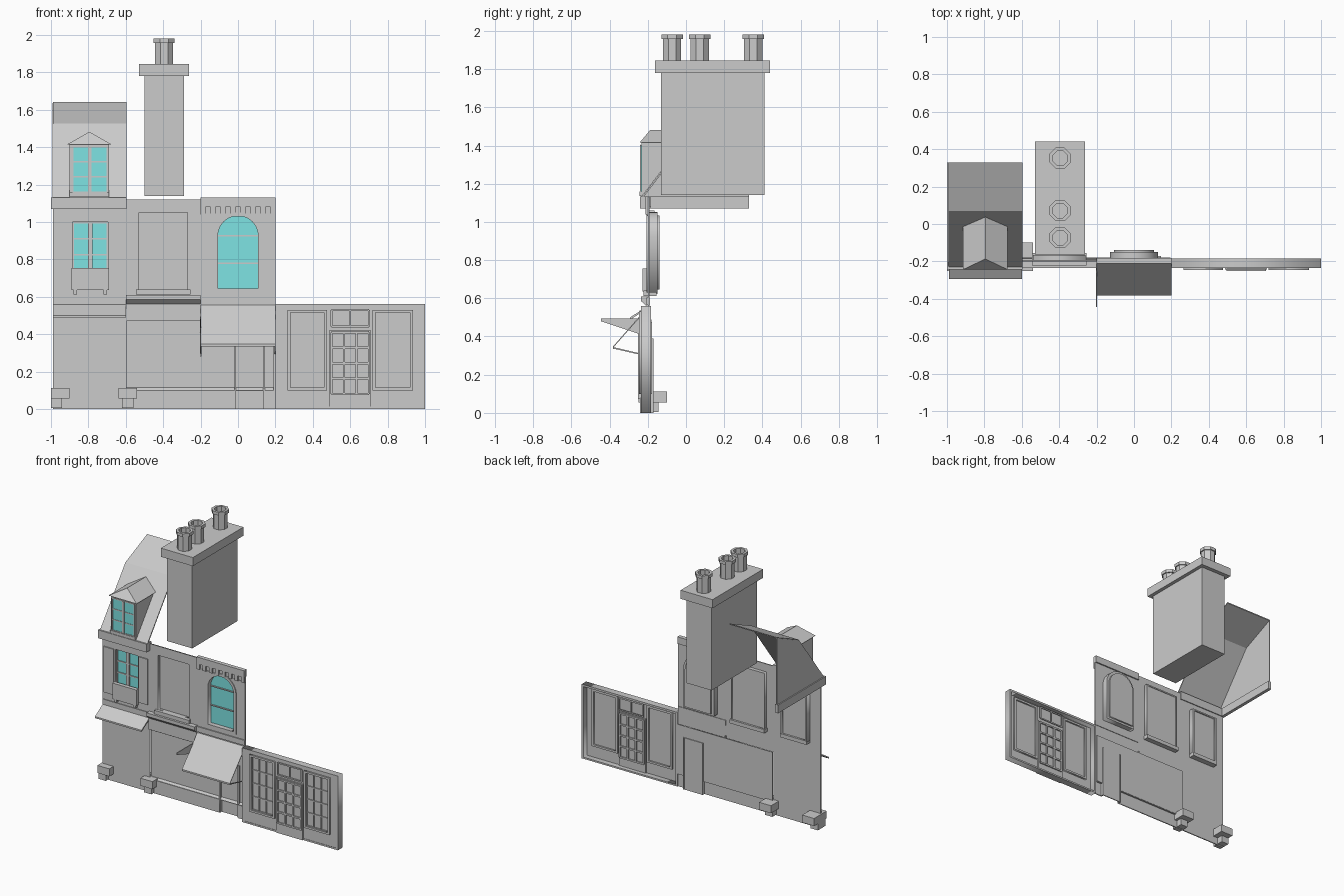
import bpy, bmesh, math

if "Cube" in bpy.data.objects:
    bpy.data.objects.remove(bpy.data.objects["Cube"])

def material(name, rgb):
    m = bpy.data.materials.new(name)
    m.diffuse_color = (*rgb, 1)
    m.use_nodes = True
    m.node_tree.nodes["Principled BSDF"].inputs["Base Color"].default_value = m.diffuse_color
    return m

STONE = material("grey stone", (0.6, 0.6, 0.6))
GLASS = material("teal glass", (0.21, 0.77, 0.77))

def finish(name, bm, mat=STONE):
    bmesh.ops.recalc_face_normals(bm, faces=bm.faces)
    me = bpy.data.meshes.new(name)
    bm.to_mesh(me)
    bm.free()
    me.materials.append(mat)
    ob = bpy.data.objects.new(name, me)
    bpy.context.collection.objects.link(ob)
    return ob

def boxes(name, specs, mat=STONE):
    """Boxes given as (x0, x1, y0, y1, z0, z1)."""
    bm = bmesh.new()
    for x0, x1, y0, y1, z0, z1 in specs:
        vs = bmesh.ops.create_cube(bm, size=1)["verts"]
        for v in vs:
            v.co = ((x0 + x1) / 2 + v.co.x * (x1 - x0),
                    (y0 + y1) / 2 + v.co.y * (y1 - y0),
                    (z0 + z1) / 2 + v.co.z * (z1 - z0))
    return finish(name, bm, mat)

def prism(name, pts, x0, x1, mat=STONE):
    """Extrude a (y, z) profile along x."""
    bm = bmesh.new()
    a = [bm.verts.new((x0, y, z)) for y, z in pts]
    b = [bm.verts.new((x1, y, z)) for y, z in pts]
    bm.faces.new(a)
    bm.faces.new(b)
    for i in range(len(pts)):
        j = (i + 1) % len(pts)
        bm.faces.new((a[i], a[j], b[j], b[i]))
    return finish(name, bm, mat)

def panel(name, loops, y0, y1, mat=STONE):
    """Upright sheet from (x, z) loops; loops after the first are holes."""
    cu = bpy.data.curves.new(name, "CURVE")
    cu.dimensions = "2D"
    cu.fill_mode = "BOTH"
    cu.extrude = (y1 - y0) / 2
    for loop in loops:
        sp = cu.splines.new("POLY")
        sp.points.add(len(loop) - 1)
        for p, (x, z) in zip(sp.points, loop):
            p.co = (x, z, 0, 1)
        sp.use_cyclic_u = True
    tmp = bpy.data.objects.new(name + " outline", cu)
    bpy.context.collection.objects.link(tmp)
    me = bpy.data.meshes.new_from_object(
        tmp.evaluated_get(bpy.context.evaluated_depsgraph_get()))
    bpy.data.objects.remove(tmp)
    bm = bmesh.new()
    bm.from_mesh(me)
    bmesh.ops.remove_doubles(bm, verts=bm.verts, dist=1e-5)
    for v in bm.verts:
        v.co = (v.co.x, (y0 + y1) / 2 - v.co.z, v.co.y)
    return finish(name, bm, mat)

def rect(x0, x1, z0, z1):
    return [(x0, z0), (x1, z0), (x1, z1), (x0, z1)]

def arch(r, z0, zc, n=12):
    return [(-r, z0), (r, z0)] + [(r * math.cos(math.pi * i / n),
            zc + r * math.sin(math.pi * i / n)) for i in range(n + 1)]

def grid_bars(x0, x1, z0, z1, cols, rows, y0, y1, w=0.008):
    """Border and glazing bars of a window."""
    out = []
    for i in range(cols + 1):
        x = x0 + (x1 - x0) * i / cols
        out.append((x - w / 2, x + w / 2, y0, y1, z0, z1))
    for i in range(rows + 1):
        z = z0 + (z1 - z0) * i / rows
        out.append((x0, x1, y0 + .001, y1, z - w / 2, z + w / 2))
    return out

# Main wall with window openings and shop recess
opening = rect(-.885, -.695, .65, 1.0)
niche = rect(-.53, -.27, .64, 1.05)
arch_hole = arch(.108, .645, .925)
outline = [(-.99, 0), (-.015, 0), (-.015, .1), (-.595, .1), (-.595, .47), (.19, .47),
           (.19, .1), (.14, .1), (.14, 0), (.2, 0), (.2, 1.13), (-.2, 1.13),
           (-.2, 1.12), (-.6, 1.12), (-.6, 1.07), (-.99, 1.07)]
panel("main_wall", [outline, opening, niche, arch_hole], -.2, -.192)
boxes("shop_recess_panel", [(-.6, .195, -.182, -.178, .1, .475)])
prism("shop_recess_sill", [(-.197, .098), (-.18, .116), (-.18, .098)], -.595, .19)
boxes("side_door", [(-.02, .145, -.179, -.172, 0, .39), (-.02, -.01, -.196, -.17, 0, .39),
                    (.135, .145, -.196, -.17, 0, .39)])

# Arched window
panel("arched_window_reveal", [arch(.128, .63, .925), arch_hole], -.192, -.15)
panel("arched_window_trim", [arch(.128, .63, .925), arch_hole], -.206, -.199)
panel("arched_window_glass", [arch_hole], -.17, -.165, GLASS)
panel("arched_window_backing", [arch_hole], -.164, -.138)
boxes("arched_window_bars", [(-.107, .107, -.178, -.17, z - .004, z + .004) for z in (.78, .925)])

# Blind window
panel("blind_window_reveal", [rect(-.54, -.26, .63, 1.06), niche], -.193, -.165)
panel("blind_window_panel", [niche], -.175, -.17)
boxes("blind_window_sill", [(-.545, -.255, -.222, -.155, .612, .64)])

# Left first-floor window, shutters and balcony box
panel("left_window_reveal", [rect(-.9, -.68, .64, 1.01), opening], -.193, -.155)
panel("left_window_glass", [opening], -.18, -.175, GLASS)
panel("left_window_backing", [opening], -.174, -.165)
boxes("left_window_bars", grid_bars(-.88, -.7, .65, .997, 2, 4, -.188, -.18)
      + [(-.802, -.778, -.19, -.18, .65, 1.0)])
boxes("left_window_sill", [(-.9, -.68, -.2, -.15, .622, .65)])
boxes("window_shutters", [(-.98, -.895, -.208, -.199, .655, 1.0),
                          (-.685, -.612, -.208, -.199, .655, 1.0)])
boxes("balcony_box", [(-.89, -.69, -.228, -.199, .635, .755)]
      + [(x, x + .02, -.222, -.199, .612, .636) for x in (-.88, -.72)])

# Bands between floors
boxes("string_course", [(-.2, .2, -.208, -.188, .565, .605), (-.99, -.6, -.205, -.195, .56, .60)])
prism("shop_cornice", [(-.195, .61), (-.235, .61), (-.235, .585), (-.208, .56),
                       (-.208, .475), (-.195, .475)], -.6, -.2)

# Parapet with dentils
boxes("parapet", [(-.2, .2, -.212, -.182, 1.08, 1.132)]
      + [(-.2 + .0535 * i, -.175 + .0535 * i, -.212, -.192, 1.04, 1.08) for i in range(8)]
      + [(-.2, .2, -.204, -.192, 1.03, 1.045)])

# Awnings and hanging bracket
prism("left_awning", [(-.198, .56), (-.293, .5), (-.293, .488), (-.198, .548)], -.99, -.6)
prism("door_awning", [(-.2, .555), (-.383, .347), (-.383, .335), (-.378, .335),
                      (-.378, .345), (-.2, .547)], -.2, .2)
for x in (-.2, .195):
    prism("awning_arm", [(-.382, .345), (-.2, .302), (-.2, .295), (-.382, .337)], x, x + .005)
prism("hanging_bracket", [(-.445, .495), (-.2, .495), (-.2, .405), (-.26, .418),
                          (-.445, .48)], -.203, -.197)
boxes("bracket_post", [(-.204, -.196, -.21, -.18, .28, .49)])

# Stone blocks at the foot of the wall
boxes("foot_blocks", [(-1, -.9, -.25, -.1, .055, .112), (-1, -.94, -.235, -.145, .005, .055),
                      (-.64, -.54, -.25, -.1, .055, .112), (-.62, -.56, -.235, -.145, .005, .055)])

# Shopfront on the right
panel("shopfront_frame", [rect(.2, 1, 0, .56), [(.215, .012), (.985, .012), (.985, .545),
                          (.215, .545)]], -.236, -.184)
windows = [(.265, .475), (.72, .935)]
panel("shopfront_wall", [rect(.21, .99, .005, .55)]
      + [rect(a + .015, b - .015, .115, .515) for a, b in windows], -.233, -.225)
for a, b in windows:
    panel("shop_window_frame", [rect(a, b, .1, .53), rect(a + .015, b - .015, .115, .515)], -.245, -.21)
    panel("shop_window_pane", [rect(a + .01, b - .01, .11, .52)], -.228, -.222)
    boxes("shop_window_bars", grid_bars(a + .015, b - .015, .115, .515, 3, 4, -.236, -.228))
boxes("shop_door", [(.487, .71, -.242, -.215, 0, .42)])
for y0, y1 in ((-.252, -.242), (-.215, -.205)):
    boxes("shop_door_bars", grid_bars(.5, .7, .08, .41, 3, 4, y0, y1, .012)
          + grid_bars(.5, .7, .44, .53, 2, 1, y0 + .008, y1 + .004, .01))

# Roof cornice, mansard roof and gable
boxes("roof_cornice", [(-1, -.595, -.242, -.185, 1.07, 1.132), (-1, -.975, -.19, .33, 1.07, 1.132)])
prism("mansard_roof", [(-.232, 1.13), (.07, 1.525), (.33, 1.64), (.33, 1.632),
                       (.074, 1.517), (-.222, 1.13)], -.99, -.595)
prism("roof_gable", [(-.23, 1.13), (.07, 1.52), (.33, 1.635), (.33, 1.1), (-.23, 1.1)], -.992, -.984)

# Dormer with hipped roof
prism("dormer_body", [(-.232, 1.132), (-.232, 1.42), (-.012, 1.42)], -.9, -.69)
boxes("dormer_glass", [(-.88, -.7, -.236, -.231, 1.16, 1.4)], GLASS)
boxes("dormer_bars", grid_bars(-.884, -.7, 1.16, 1.402, 2, 3, -.24, -.236)
      + [(-.802, -.782, -.241, -.236, 1.16, 1.4), (-.9, -.69, -.243, -.23, 1.135, 1.158)])
bm = bmesh.new()
v = [bm.verts.new(p) for p in ((-.913, -.243, 1.415), (-.677, -.243, 1.415), (-.677, -.01, 1.415),
     (-.913, -.01, 1.415), (-.795, -.187, 1.482), (-.795, .04, 1.482))]
for f in ((0, 1, 2, 3), (0, 1, 4), (1, 2, 5, 4), (3, 0, 4, 5), (2, 3, 5)):
    bm.faces.new([v[i] for i in f])
finish("dormer_roof", bm)

# Chimney stack with three octagonal pots
boxes("chimney_stack", [(-.5, -.29, -.132, .41, 1.14, 1.78)])
boxes("chimney_cap", [(-.53, -.263, -.163, .44, 1.78, 1.845)])
for y in (-.073, .072, .352):
    bm = bmesh.new()
    prof = [(.052, 1.845), (.052, 1.958), (.061, 1.958), (.061, 1.982), (.042, 1.982), (.042, 1.86)]
    rings = [[bm.verts.new((-.395 + r * math.cos(math.pi * (i + .5) / 4),
                            y + r * math.sin(math.pi * (i + .5) / 4), z))
              for i in range(8)] for r, z in prof]
    for a, b in zip(rings, rings[1:]):
        for i in range(8):
            bm.faces.new((a[i], a[(i + 1) % 8], b[(i + 1) % 8], b[i]))
    bm.faces.new(rings[0])
    bm.faces.new(rings[-1])
    finish("chimney_pot", bm)
